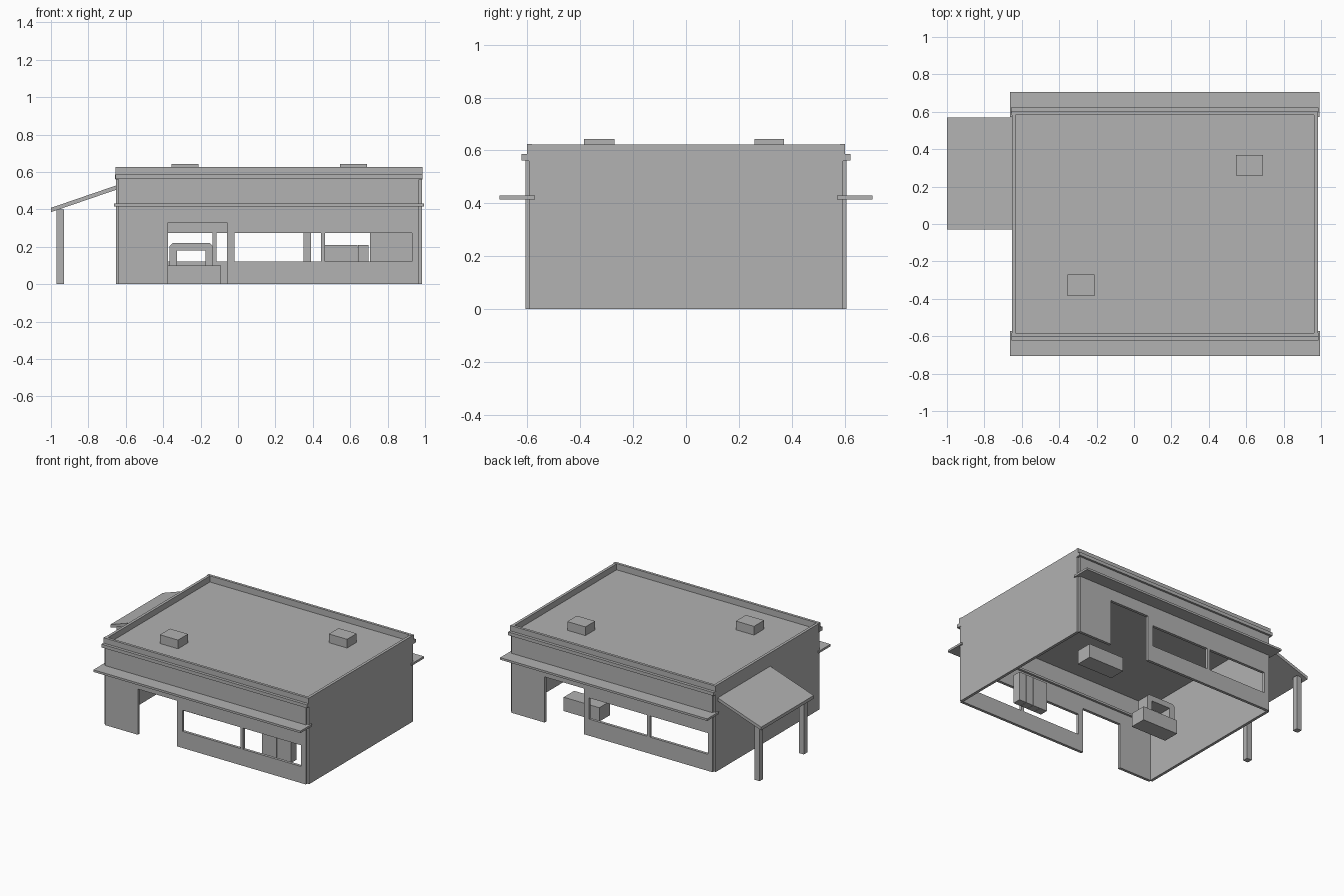
import bpy
import bmesh
from math import pi
from mathutils import Matrix

if "Cube" in bpy.data.objects:
    bpy.data.objects.remove(bpy.data.objects["Cube"])

GREY = (0.445, 0.445, 0.445, 1)
mat = bpy.data.materials.new("plain_grey")
mat.use_nodes = True
mat.diffuse_color = GREY
mat.node_tree.nodes["Principled BSDF"].inputs["Base Color"].default_value = GREY

CX = 0.165              # middle of the building in x
W, E = -0.653, 0.983    # outer faces of the side walls
TURN = Matrix.Translation((CX, 0, 0)) @ Matrix.Rotation(pi, 4, "Z") @ Matrix.Translation((-CX, 0, 0))


def add_mesh(name, mesh):
    mesh.materials.clear()
    mesh.materials.append(mat)
    obj = bpy.data.objects.new(name, mesh)
    bpy.context.collection.objects.link(obj)
    return obj


def box(name, x, y, z):
    """Box from (low, high) pairs."""
    bm = bmesh.new()
    bmesh.ops.create_cube(bm, size=1)
    for v in bm.verts:
        v.co = [r[0] if c < 0 else r[1] for c, r in zip(v.co, (x, y, z))]
    mesh = bpy.data.meshes.new(name)
    bm.to_mesh(mesh)
    bm.free()
    return add_mesh(name, mesh)


def profile(name, loops, y0, y1):
    """Filled x-z outline, with any holes, extruded from y0 to y1."""
    curve = bpy.data.curves.new(name + "_outline", "CURVE")
    curve.dimensions = "2D"
    curve.fill_mode = "BOTH"
    curve.extrude = (y1 - y0) / 2
    for loop in loops:
        spline = curve.splines.new("POLY")
        spline.points.add(len(loop) - 1)
        for p, (x, z) in zip(spline.points, loop):
            p.co = (x, z, 0, 1)
        spline.use_cyclic_u = True
    helper = bpy.data.objects.new(name + "_outline", curve)
    bpy.context.collection.objects.link(helper)
    deps = bpy.context.evaluated_depsgraph_get()
    mesh = bpy.data.meshes.new_from_object(helper.evaluated_get(deps))
    bpy.data.objects.remove(helper)
    mesh.name = name
    mesh.transform(Matrix.Translation((0, (y0 + y1) / 2, 0)) @ Matrix.Rotation(pi / 2, 4, "X"))
    bm = bmesh.new()
    bm.from_mesh(mesh)
    bmesh.ops.remove_doubles(bm, verts=bm.verts, dist=0.0001)
    bmesh.ops.recalc_face_normals(bm, faces=bm.faces)
    bm.to_mesh(mesh)
    bm.free()
    for poly in mesh.polygons:
        poly.use_smooth = False
    return add_mesh(name, mesh)


def rect(x0, x1, z0, z1):
    return [(x0, z0), (x1, z0), (x1, z1), (x0, z1)]


# Long walls with a doorway and two windows; the back is the front turned around
wall = [(-0.638, 0), (-0.375, 0), (-0.375, 0.33), (-0.06, 0.33), (-0.06, 0),
        (0.968, 0), (0.968, 0.58), (-0.638, 0.58)]
panes = [rect(-0.02, 0.444, 0.12, 0.273), rect(0.466, 0.93, 0.12, 0.273)]

for side in ("front", "back"):
    parts = [
        profile(side + "_wall", [wall] + panes, -0.608, -0.588),
        box(side + "_canopy", (-0.662, 0.994), (-0.706, -0.572), (0.415, 0.43)),
        box(side + "_cornice", (W - 0.003, E + 0.004), (-0.623, -0.596), (0.562, 0.586)),
        box(side + "_parapet", (W - 0.001, E + 0.003), (-0.602, -0.583), (0.56, 0.625)),
    ]
    if side == "back":
        for part in parts:
            part.data.transform(TURN)

# Plain side walls rising into the side parapets
box("right_wall", (W, W + 0.02), (-0.593, 0.593), (0, 0.623))
box("left_wall", (E - 0.02, E), (-0.593, 0.593), (0, 0.623))

# Flat roof and its two vents
box("roof", (W + 0.01, E - 0.01), (-0.59, 0.59), (0.56, 0.58))
box("front_roof_vent", (-0.355, -0.21), (-0.385, -0.27), (0.575, 0.643))
box("back_roof_vent", (0.545, 0.69), (0.26, 0.37), (0.575, 0.643))

# Sloping side awning on two posts
profile("awning", [[(-1.0, 0.385), (-0.65, 0.505), (-0.65, 0.528), (-1.0, 0.408)]], -0.03, 0.57)
for name, y in (("front_post", 0.02), ("back_post", 0.525)):
    box("awning_" + name, (-0.97, -0.93), (y - 0.02, y + 0.02), (0, 0.4))

# Counters inside, one carrying an arch
box("arch_counter", (-0.375, -0.09), (-0.13, -0.01), (0, 0.1))
box("door_counter", (0.42, 0.705), (0.27, 0.39), (0, 0.1))
arch = [(-0.365, 0.1), (-0.325, 0.1), (-0.325, 0.18), (-0.175, 0.18), (-0.175, 0.1),
        (-0.135, 0.1), (-0.135, 0.205), (-0.15, 0.22), (-0.35, 0.22), (-0.365, 0.205)]
profile("counter_arch", [arch], -0.115, -0.025)

# Row of four cabinets behind the front window
for i in range(4):
    x = 0.466 + 0.0585 * i
    box(f"cabinet_{i + 1}", (x, x + 0.057), (-0.39, -0.33), (0, 0.21))
